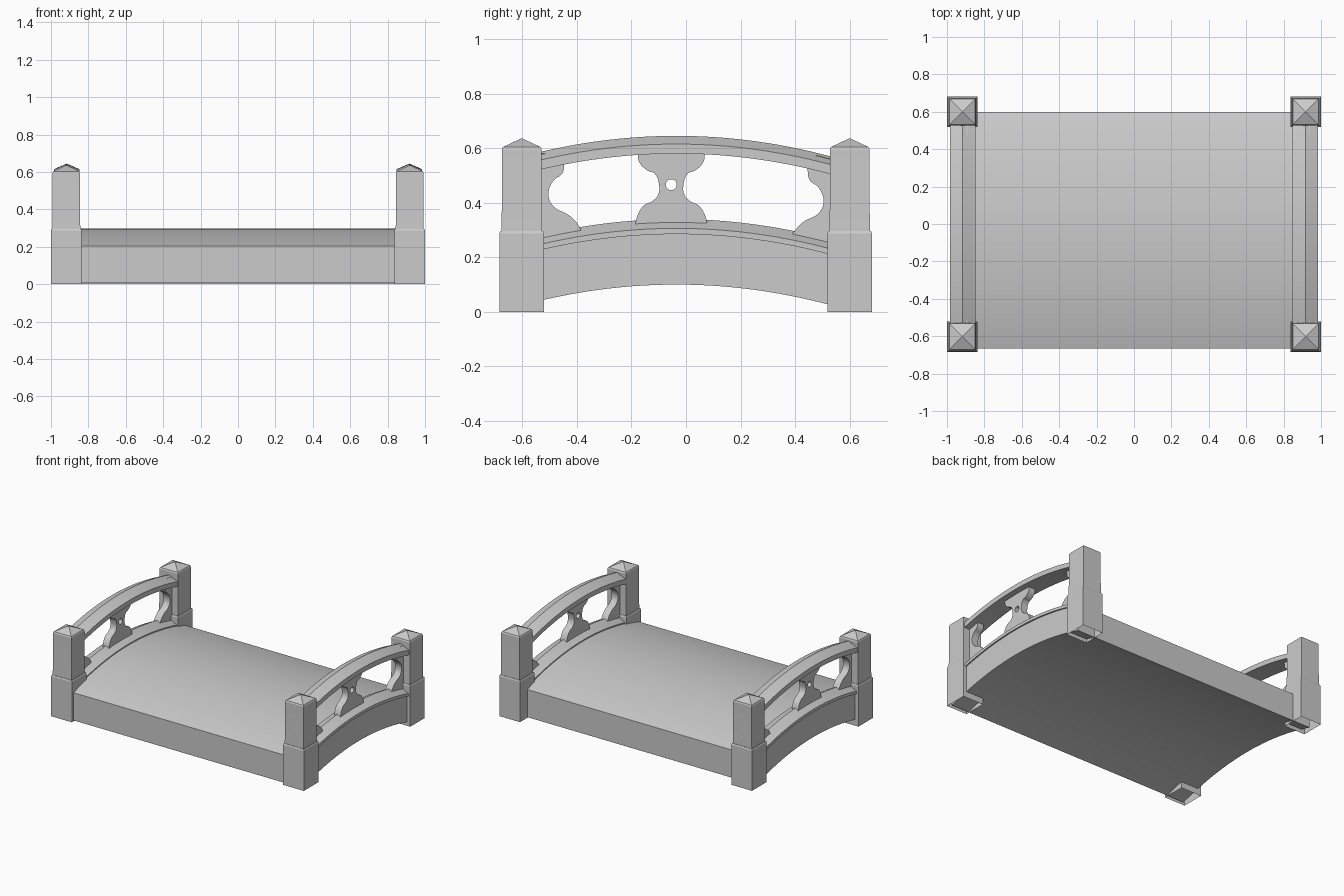
import bpy, bmesh, math

if "Cube" in bpy.data.objects:
    bpy.data.objects.remove(bpy.data.objects["Cube"])

MID_Y = -0.035          # crown of the arch


def drop(y):
    return 0.236 * (y - MID_Y) ** 2


def finish(bm, name, angle=30):
    bmesh.ops.recalc_face_normals(bm, faces=bm.faces)
    mesh = bpy.data.meshes.new(name)
    bm.to_mesh(mesh)
    bm.free()
    ob = bpy.data.objects.new(name, mesh)
    bpy.context.collection.objects.link(ob)
    smooth(ob, angle)
    return ob


def smooth(ob, angle=30):
    bpy.ops.object.select_all(action='DESELECT')
    ob.select_set(True)
    bpy.context.view_layer.objects.active = ob
    bpy.ops.object.shade_smooth_by_angle(angle=math.radians(angle))


def loft(name, rings, cap_start=True, cap_end=True, angle=30):
    """Skin a list of equal-length point rings."""
    bm = bmesh.new()
    vs = [[bm.verts.new(p) for p in ring] for ring in rings]
    n = len(vs[0])
    for a, b in zip(vs, vs[1:]):
        for i in range(n):
            j = (i + 1) % n
            bm.faces.new((a[i], a[j], b[j], b[i]))
    if cap_start:
        bm.faces.new(vs[0])
    if cap_end:
        bm.faces.new(vs[-1])
    return finish(bm, name, angle)


def arched_beam(name, section, y0, y1, steps=32):
    """Sweep an x/z section along the bridge arch."""
    ys = [y0 + (y1 - y0) * i / steps for i in range(steps + 1)]
    return loft(name, [[(x, y, z - drop(y)) for x, z in section] for y in ys])


def post(name, cx, cy):
    # open-bottomed base block, narrower shaft and pyramid cap
    levels = [(0.082, 0.0), (0.082, 0.287), (0.078, 0.296), (0.075, 0.296),
              (0.073, 0.38), (0.073, 0.595), (0.069, 0.604), (0.001, 0.636)]
    rings = [[(cx - h, cy - h, z), (cx + h, cy - h, z),
              (cx + h, cy + h, z), (cx - h, cy + h, z)] for h, z in levels]
    return loft(name, rings, cap_start=False, angle=15)


def panel(name, outline, cx, hole=None, depth=0.05):
    """Flat fretwork panel in the y/z plane, drawn as a filled curve."""
    cu = bpy.data.curves.new(name, 'CURVE')
    cu.dimensions = '2D'
    cu.fill_mode = 'BOTH'
    cu.extrude = depth / 2
    cu.resolution_u = 6
    loops = [(outline, True)]
    if hole:
        hy, hz, r = hole
        loops.append(([(hy + r * math.cos(k * math.pi / 4), hz + r * math.sin(k * math.pi / 4))
                       for k in range(8)], False))
    for pts, has_corners in loops:
        sp = cu.splines.new('BEZIER')
        sp.bezier_points.add(len(pts) - 1)
        sp.use_cyclic_u = True
        for bp, (y, z) in zip(sp.bezier_points, pts):
            bp.co = (y, z, 0)
            corner = has_corners and (z > 0.57 or z < 0.31 or abs(y) > 0.53)
            bp.handle_left_type = bp.handle_right_type = 'VECTOR' if corner else 'AUTO'
    ob = bpy.data.objects.new(name, cu)
    ob.location.x = cx
    ob.rotation_euler = (math.pi / 2, 0, math.pi / 2)
    bpy.context.collection.objects.link(ob)
    bpy.ops.object.select_all(action='DESELECT')
    ob.select_set(True)
    bpy.context.view_layer.objects.active = ob
    bpy.ops.object.convert(target='MESH')
    smooth(bpy.context.object, 40)


# arched deck
arched_beam("deck", [(-0.975, 0.1), (0.975, 0.1), (0.975, 0.298), (-0.975, 0.298)], -0.665, 0.6)

# hourglass half profile (half width, z), and the half panels beside the posts
HALF = [(0.122, 0.595), (0.118, 0.55), (0.085, 0.517), (0.062, 0.508), (0.045, 0.467),
        (0.048, 0.43), (0.066, 0.408), (0.1, 0.39), (0.122, 0.358), (0.135, 0.305)]
SIDE = [(0.54, 0.58), (0.435, 0.58), (0.445, 0.548), (0.452, 0.51), (0.488, 0.478), (0.504, 0.43),
        (0.489, 0.39), (0.426, 0.352), (0.393, 0.316), (0.375, 0.27), (0.54, 0.255)]
PC = -0.054

for side, s in (("right", 1), ("left", -1)):
    cx = s * 0.916
    # gabled curb and handrail
    for name, bottom, eave, ridge in (("curb", 0.285, 0.306, 0.34), ("handrail", 0.58, 0.615, 0.645)):
        arched_beam(f"{side}_{name}",
                    [(cx - 0.069, bottom), (cx + 0.069, bottom), (cx + 0.069, eave),
                     (cx, ridge), (cx - 0.069, eave)], -0.6, 0.6)
    # fretwork panels
    hourglass = [(PC - w, z) for w, z in HALF] + [(PC + w, z) for w, z in reversed(HALF)]
    panel(f"{side}_center_panel", hourglass, cx, hole=(PC, 0.466, 0.02))
    panel(f"{side}_front_panel", [(-y, z) for y, z in SIDE], cx)
    panel(f"{side}_back_panel", [(y, z - (0.025 if 0.31 < z < 0.57 else 0.02)) for y, z in SIDE], cx)
    # corner posts
    post(f"{side}_front_post", s * 0.918, -0.602)
    post(f"{side}_back_post", s * 0.918, 0.6)
